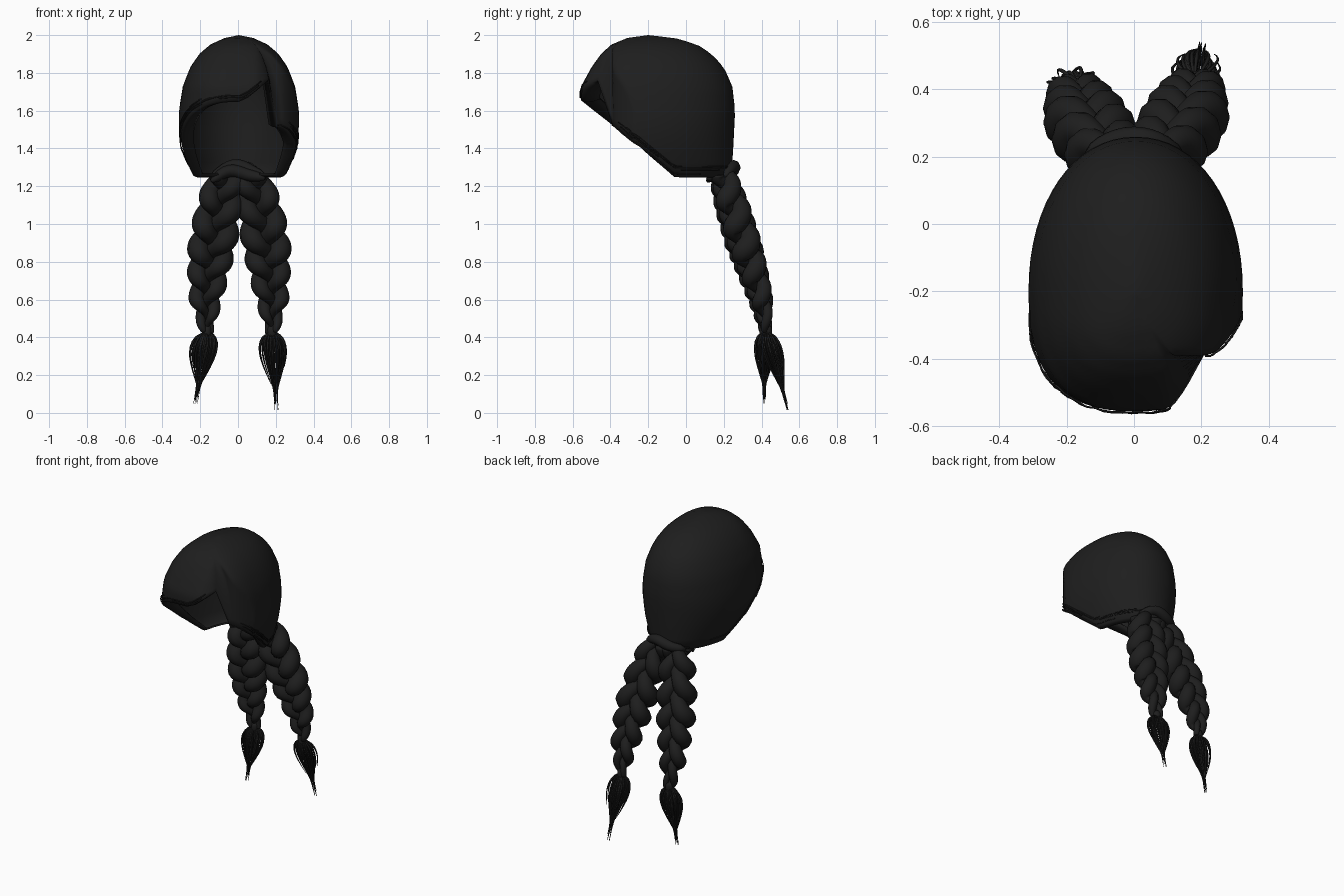
import bpy, bmesh, math, random
from mathutils import Vector

if "Cube" in bpy.data.objects:
    bpy.data.objects.remove(bpy.data.objects["Cube"])
random.seed(4)

hair = bpy.data.materials.new("black_hair")
hair.use_nodes = True
hair.diffuse_color = (0.013, 0.013, 0.013, 1)
bsdf = hair.node_tree.nodes["Principled BSDF"]
bsdf.inputs["Base Color"].default_value = hair.diffuse_color
bsdf.inputs["Roughness"].default_value = 0.8


def finish(bm, name):
    bmesh.ops.recalc_face_normals(bm, faces=bm.faces)
    mesh = bpy.data.meshes.new(name)
    bm.to_mesh(mesh)
    bm.free()
    mesh.materials.append(hair)
    for p in mesh.polygons:
        p.use_smooth = True
    obj = bpy.data.objects.new(name, mesh)
    bpy.context.collection.objects.link(obj)
    return obj


def tube(bm, path, radii, sides):
    """Closed tube along a list of points with one radius per point."""
    rings = []
    for i, (p, r) in enumerate(zip(path, radii)):
        tangent = (path[min(i + 1, len(path) - 1)] - path[max(i - 1, 0)]).normalized()
        ref = Vector((0, 1, 0)) if abs(tangent.y) < 0.85 else Vector((1, 0, 0))
        u = tangent.cross(ref).normalized()
        v = tangent.cross(u)
        rings.append([bm.verts.new(p + r * (u * math.cos(a) + v * math.sin(a)))
                      for a in (math.tau * k / sides for k in range(sides))])
    for a, b in zip(rings, rings[1:]):
        for k in range(sides):
            j = (k + 1) % sides
            bm.faces.new((a[k], a[j], b[j], b[k]))
    bm.faces.new(rings[0][::-1])
    bm.faces.new(rings[-1])


def sample(table, key):
    """Linear lookup in rows sorted by their first value."""
    key = min(max(key, table[0][0]), table[-1][0])
    for a, b in zip(table, table[1:]):
        if key <= b[0]:
            f = (key - a[0]) / (b[0] - a[0])
            return [p + (q - p) * f for p, q in zip(a[1:], b[1:])]


# Head cap: height, front y, back y, half width
LEVELS = [(1.25, -0.47, 0.24, 0.25), (1.4, -0.52, 0.25, 0.3), (1.5, -0.55, 0.255, 0.318),
          (1.6, -0.556, 0.26, 0.318), (1.73, -0.555, 0.245, 0.297), (1.83, -0.5, 0.2, 0.258),
          (1.9, -0.45, 0.135, 0.21), (1.95, -0.395, 0.06, 0.152), (1.985, -0.31, -0.06, 0.075),
          (2.0, -0.2, -0.2, 0.0)]
MIDDLE, PART = -0.2, 0.18


def outline(angle, z):
    front, back, width = sample(LEVELS, z)
    c, s = math.cos(angle), math.sin(angle)
    power = 2 / 2.6 if s < 0 else 2 / 2.1
    x = math.copysign(abs(c) ** power, c) * width
    reach = back - MIDDLE if s > 0 else MIDDLE - front
    return x, MIDDLE + math.copysign(abs(s) ** power, s) * reach


def lock_front(x):
    """Rounded front limit of the side lock behind the parting."""
    return -0.39 + 9 * max(0, x - 0.2) ** 2


def cap_point(angle, z):
    x, y = outline(angle, z)
    side_x, side_y = outline(angle, 1.6)
    if side_y < MIDDLE and side_x > PART:
        y = max(y, lock_front(x))
    elif y < MIDDLE and x > 0.1:
        y += (x - 0.1) * 0.6                    # fringe rounds off at the parting
    y = max(y, -0.55 + (1.65 - z) / 0.8)        # fringe tucks back underneath
    return Vector((x + 0.005, y, z))


def rim_height(angle):
    x, y = outline(angle, 1.6)
    if x > PART:
        y = max(y, lock_front(x))
    rim = max(1.255, 1.65 - 0.8 * (y + 0.55))
    if x <= PART and y < -0.3:
        rim = max(rim, 1.64 + 0.7 * x)          # swept fringe edge
    return rim


bm = bmesh.new()
COLS, ROWS = 64, 18
pole = bm.verts.new((0.005, MIDDLE, 2.0))
columns = []
for i in range(COLS):
    ang = math.tau * i / COLS
    rim = rim_height(ang)
    points = [cap_point(ang, 2.0 - (2.0 - rim) * (j / ROWS) ** 1.7) for j in range(1, ROWS + 1)]
    edge = points[-1]
    core = Vector((0, -0.1, edge.z))
    # Lip curling inwards along the rim
    points += [edge.lerp(core, f) + Vector((0, 0, h))
               for f, h in ((0.06, -0.008), (0.14, -0.006), (0.22, 0.006))]
    columns.append([bm.verts.new(p) for p in points])
for i, a in enumerate(columns):
    b = columns[(i + 1) % COLS]
    bm.faces.new((pole, a[0], b[0]))
    for j in range(len(a) - 1):
        bm.faces.new((a[j], a[j + 1], b[j + 1], b[j]))
cap = finish(bm, "hair_cap")
thick = cap.modifiers.new("thickness", "SOLIDIFY")
thick.thickness = 0.01
thick.offset = -1

# Fine loose strands following the rim and the fringe edge
bm = bmesh.new()
for n in range(26):
    start, span = random.uniform(0, math.tau), random.uniform(0.5, 1.1)
    lift = random.uniform(0.0, 0.05)
    path = []
    for k in range(14):
        ang = start + span * k / 13
        p = cap_point(ang, rim_height(ang) + lift)
        out = Vector((p.x, p.y - MIDDLE, 0)).normalized()
        path.append(p + out * random.uniform(0.002, 0.007))
    if max((q - p).length for p, q in zip(path, path[1:])) < 0.11:
        tube(bm, path, [0.003] * 14, 4)
finish(bm, "rim_strands")

# Gathered roll at the nape
bm = bmesh.new()
for n in range(4):
    path, radii = [], []
    for k in range(13):
        f = k / 6 - 1
        path.append(Vector((f * 0.14, 0.255 - 0.05 * f * f - 0.03 * n,
                            1.3 - 0.025 * (n % 2) - 0.04 * f * f + 0.01 * math.sin(4 * f + n))))
        radii.append(0.01 + 0.024 * math.sqrt(max(0, 1 - f * f)))
    tube(bm, path, radii, 8)
finish(bm, "nape_roll")

# Braid centre lines: fraction, x, y, z, width scale
BRAIDS = {
    "right": [(0, -0.065, 0.19, 1.27, 0.85), (0.2, -0.1, 0.235, 1.1, 1.05), (0.42, -0.135, 0.295, 0.9, 1.1),
              (0.6, -0.155, 0.34, 0.76, 0.95), (0.78, -0.17, 0.385, 0.61, 0.75), (1, -0.165, 0.415, 0.43, 0.3)],
    "left": [(0, 0.07, 0.195, 1.27, 0.85), (0.2, 0.115, 0.25, 1.1, 1.05), (0.42, 0.15, 0.31, 0.9, 1.1),
             (0.6, 0.165, 0.355, 0.76, 0.95), (0.78, 0.18, 0.4, 0.61, 0.75), (1, 0.18, 0.43, 0.43, 0.3)]}
TIPS = {"right": Vector((-0.225, 0.415, 0.05)), "left": Vector((0.205, 0.54, 0.015))}
STEPS, TURNS = 84, 2.05

for side, line in BRAIDS.items():
    flip = 1 if side == "left" else -1
    bm = bmesh.new()
    for strand in range(3):
        path, radii = [], []
        for k in range(STEPS + 1):
            f = k / STEPS
            x, y, z, w = sample(line, f)
            t = math.tau * (f * TURNS + strand / 3)
            path.append(Vector((x + flip * 0.066 * w * math.sin(t),
                                y + 0.036 * w * math.sin(2 * t),
                                z + 0.01 * math.cos(2 * t))))
            radii.append(w * (0.042 + 0.014 * math.sin(t) ** 2))
        tube(bm, path, radii, 10)
    finish(bm, side + "_braid")

    # Tie at the end of the braid
    end = Vector(sample(line, 1)[:3])
    bm = bmesh.new()
    tube(bm, [end + Vector((0, 0, d)) for d in (0.03, 0.015, -0.015, -0.03)],
         [0.02, 0.026, 0.026, 0.02], 10)
    finish(bm, side + "_tie")

    # Loose tuft: bulging strands that draw together at the tip
    bm = bmesh.new()
    tip = TIPS[side]
    for n in range(60):
        ang = random.uniform(0, math.tau)
        spread = random.uniform(0.2, 1.0) * 0.066
        reach = random.uniform(0.45, 0.95) if n > 3 else 1.0
        bend = Vector((math.cos(ang), 0.7 * math.sin(ang), 0))
        path, radii = [], []
        for k in range(11):
            f = k / 10
            bulge = math.sin(math.pi * min(1, f * reach * 1.35) ** 0.62)
            path.append(end.lerp(tip, f * reach) + bend * (spread * bulge + 0.01))
            radii.append(0.0012 + 0.006 * (1 - f) * min(1, 0.4 + 3 * f))
        tube(bm, path, radii, 5)
    finish(bm, side + "_tuft")
